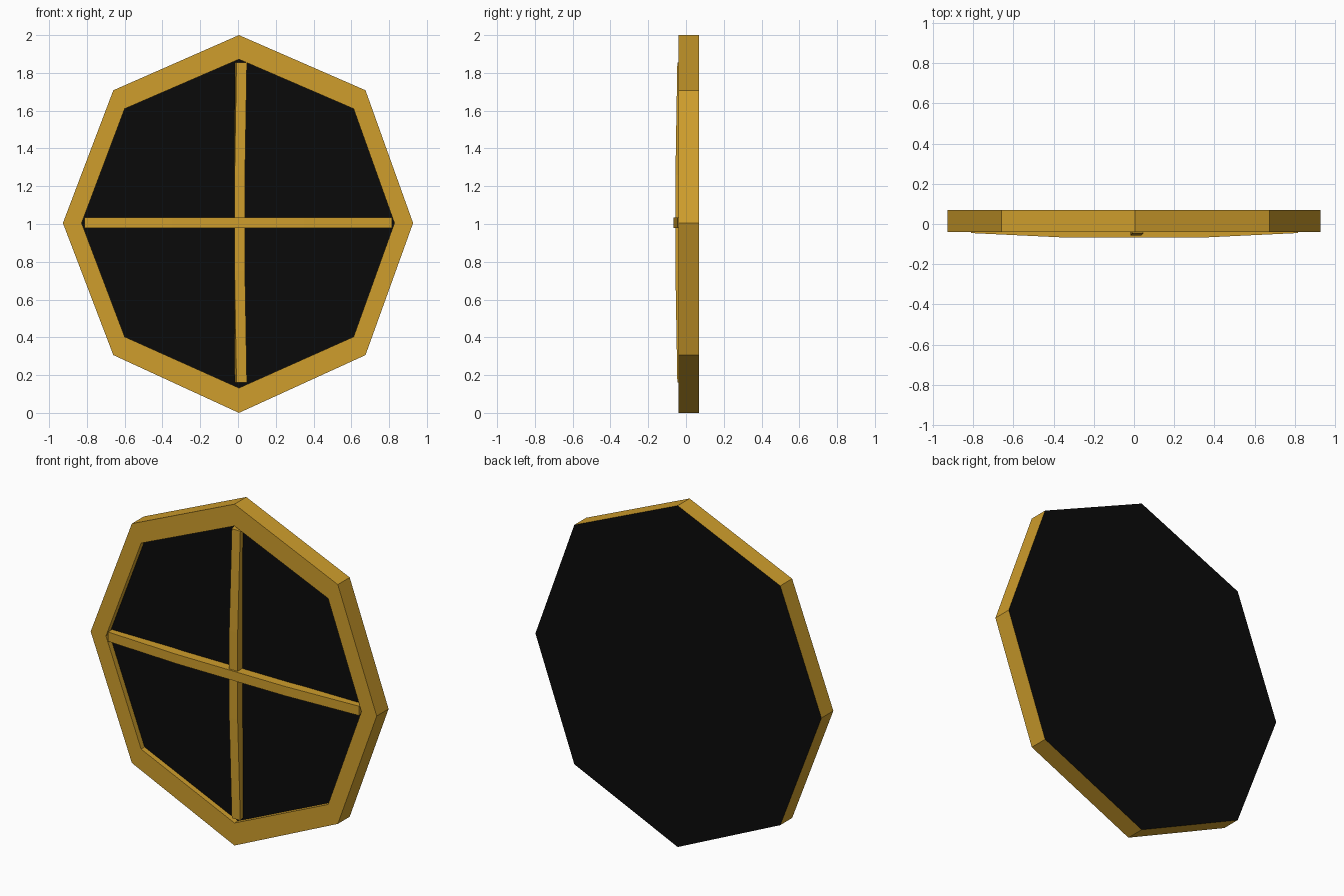
import bpy

if "Cube" in bpy.data.objects:
    bpy.data.objects.remove(bpy.data.objects["Cube"])

FRONT, BACK, PANE = -0.04, 0.07, -0.008


def material(name, rgb):
    m = bpy.data.materials.new(name)
    m.diffuse_color = (*rgb, 1)
    m.use_nodes = True
    m.node_tree.nodes["Principled BSDF"].inputs["Base Color"].default_value = m.diffuse_color
    return m


gold = material("gold_wood", (0.62, 0.34, 0.025))
black = material("black_pane", (0.003, 0.003, 0.003))


def add_mesh(name, verts, faces, mat):
    me = bpy.data.meshes.new(name)
    me.from_pydata(verts, [], faces)
    me.materials.append(mat)
    ob = bpy.data.objects.new(name, me)
    bpy.context.collection.objects.link(ob)
    return ob


def place(profile, y):
    return [(x, y, z) for x, z in profile]


# Octagon outlines, counter-clockwise seen from the front
outer = [(0.005, 2.0), (-0.66, 1.708), (-0.927, 1.005), (-0.66, 0.306),
         (0.005, 0.0), (0.675, 0.306), (0.927, 1.005), (0.675, 1.708)]
inner = [(0.005, 1.872), (-0.6, 1.61), (-0.828, 1.005), (-0.6, 0.403),
         (0.005, 0.132), (0.612, 0.403), (0.828, 1.005), (0.612, 1.61)]

# Frame: outer walls, front ring and inner walls
loops = [place(outer, BACK), place(outer, FRONT),
         place(inner, FRONT), place(inner, PANE)]
faces = []
for k in range(3):
    for i in range(8):
        j = (i + 1) % 8
        faces.append((k * 8 + i, k * 8 + j, k * 8 + 8 + j, k * 8 + 8 + i))
add_mesh("window_frame", sum(loops, []), faces, gold)

# Recessed dark pane and flat dark back
add_mesh("window_pane", place(inner, PANE), [tuple(range(8))], black)
add_mesh("back_panel", place(outer, BACK), [tuple(reversed(range(8)))], black)


# Bars: four-sided sections joined along their length
def add_bar(name, sections):
    n = len(sections)
    faces = [(3, 2, 1, 0), tuple(range(4 * n - 4, 4 * n))]
    for k in range(n - 1):
        for i in range(4):
            j = (i + 1) % 4
            faces.append((k * 4 + i, k * 4 + j, k * 4 + 4 + j, k * 4 + 4 + i))
    return add_mesh(name, sum(sections, []), faces, gold)


# Horizontal bar, bowed forward in the middle
add_bar("horizontal_bar", [
    [(x, y, 0.98), (x, y + 0.055, 0.98), (x, y + 0.055, 1.035), (x, y, 1.035)]
    for x, y in [(-0.812, -0.045), (-0.35, -0.067), (0.35, -0.067), (0.815, -0.045)]])

# Vertical bar, bowed forward and skewed sideways towards its ends
add_bar("vertical_bar", [
    [(-0.02 + s, y, z), (0.035 + s, y, z), (0.035, y + 0.055, z), (-0.02, y + 0.055, z)]
    for z, y, s in [(0.16, -0.046, 0.012), (0.75, -0.056, 0.002),
                    (1.26, -0.056, 0.002), (1.855, -0.046, 0.012)]])
